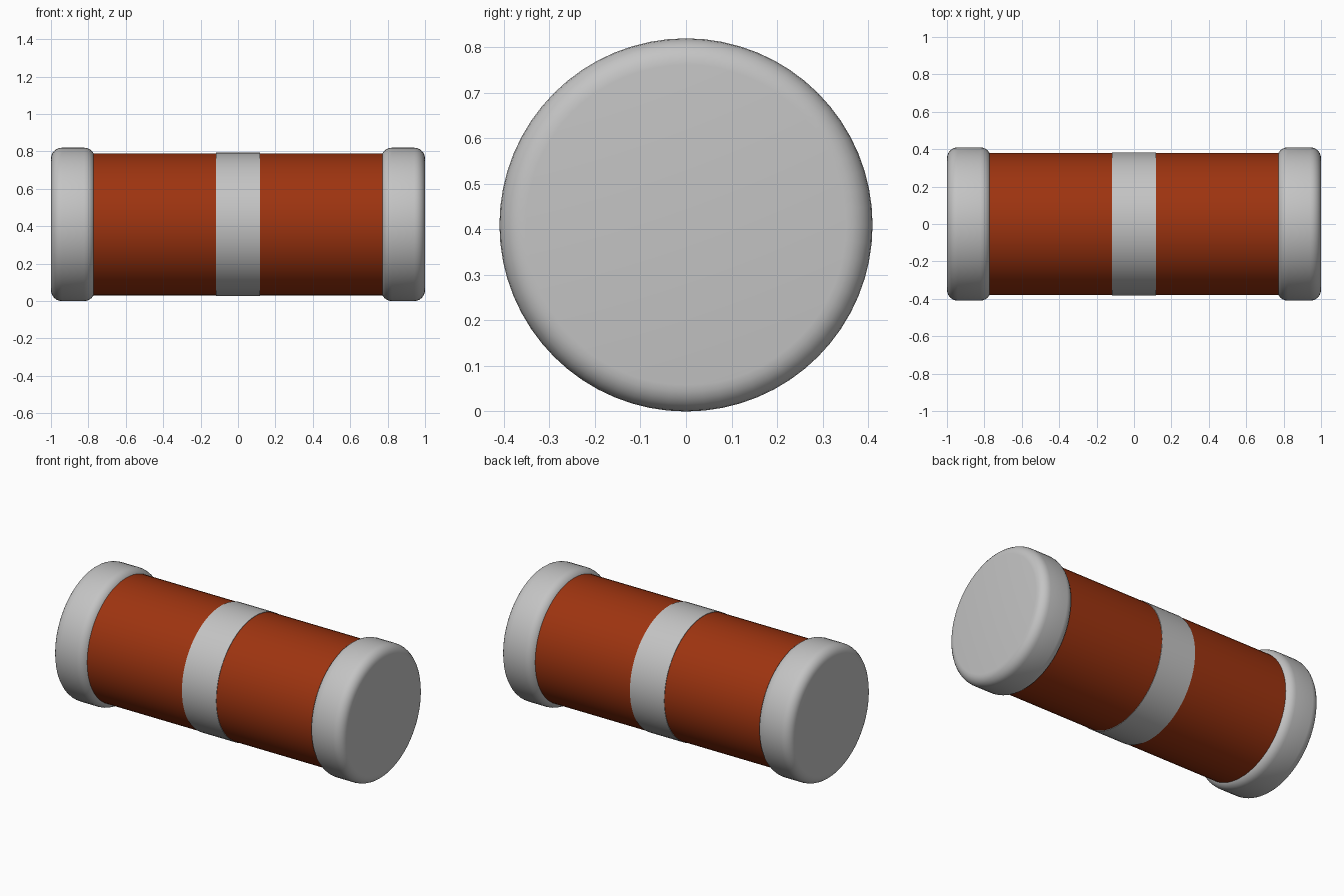
import bpy, bmesh, math
from mathutils import Matrix

if "Cube" in bpy.data.objects:
    bpy.data.objects.remove(bpy.data.objects["Cube"])

CENTRE_Z = 0.41
SEGMENTS = 64


def make_material(name, colour):
    m = bpy.data.materials.new(name)
    m.use_nodes = True
    m.diffuse_color = colour
    bsdf = m.node_tree.nodes["Principled BSDF"]
    bsdf.inputs["Base Color"].default_value = colour
    bsdf.inputs["Roughness"].default_value = 0.5
    return m


metal = make_material("light grey metal", (0.55, 0.55, 0.55, 1))
glass = make_material("rust red glass", (0.34, 0.034, 0.005, 1))


def rod(name, x0, x1, radius, material, fillet=0.0):
    """Cylinder along x from x0 to x1, with optional rounded rims."""
    bm = bmesh.new()
    bmesh.ops.create_cone(bm, cap_ends=True, segments=SEGMENTS,
                          radius1=radius, radius2=radius, depth=x1 - x0)
    if fillet:
        rims = [e for e in bm.edges
                if abs(e.verts[0].co.z - e.verts[1].co.z) < 1e-5]
        bmesh.ops.bevel(bm, geom=rims, offset=fillet, segments=6,
                        profile=0.5, affect='EDGES')
    bmesh.ops.rotate(bm, verts=bm.verts, matrix=Matrix.Rotation(math.pi / 2, 3, 'Y'))
    bmesh.ops.recalc_face_normals(bm, faces=bm.faces)
    mesh = bpy.data.meshes.new(name)
    bm.to_mesh(mesh)
    bm.free()
    mesh.materials.append(material)
    obj = bpy.data.objects.new(name, mesh)
    obj.location = ((x0 + x1) / 2, 0, CENTRE_Z)
    bpy.context.collection.objects.link(obj)
    bpy.ops.object.select_all(action='DESELECT')
    obj.select_set(True)
    bpy.context.view_layer.objects.active = obj
    bpy.ops.object.shade_smooth_by_angle(angle=math.radians(35))
    return obj


# Glass body running into both caps
rod("body", -0.9, 0.9, 0.38, glass)

# Painted band round the middle
rod("middle_band", -0.118, 0.118, 0.383, metal)

# Rounded metal end caps
rod("left_end_cap", 0.765, 1.0, 0.41, metal, fillet=0.058)
rod("right_end_cap", -1.0, -0.765, 0.41, metal, fillet=0.058)
